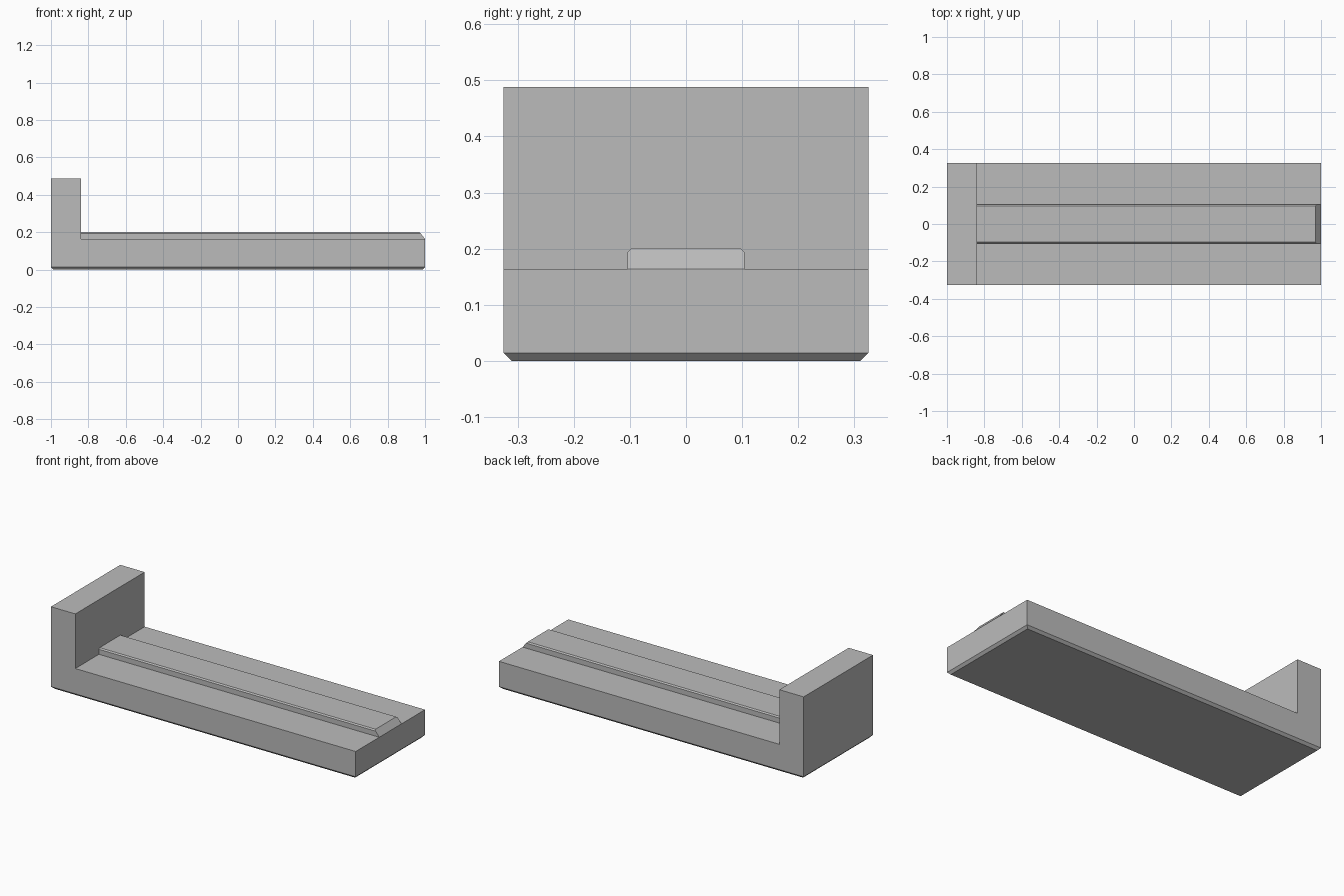
import bpy
import bmesh

cube = bpy.data.objects.get("Cube")
if cube:
    bpy.data.objects.remove(cube, do_unlink=True)

LENGTH, HALF_W, DECK, WALL_X, WALL_TOP = 1.0, 0.325, 0.164, -0.84, 0.488
CHAMFER = 0.014

grey = bpy.data.materials.new("plain_grey")
grey.use_nodes = True
colour = (0.5, 0.5, 0.5, 1)
grey.diffuse_color = colour
grey.node_tree.nodes["Principled BSDF"].inputs["Base Color"].default_value = colour


def extrude_profile(points, offset):
    """Make a closed prism from a flat outline."""
    bm = bmesh.new()
    face = bm.faces.new([bm.verts.new(p) for p in points])
    moved = bmesh.ops.extrude_face_region(bm, geom=[face])["geom"]
    verts = [g for g in moved if isinstance(g, bmesh.types.BMVert)]
    bmesh.ops.translate(bm, vec=offset, verts=verts)
    bmesh.ops.recalc_face_normals(bm, faces=bm.faces)
    return bm


def finish(bm, name):
    bmesh.ops.recalc_face_normals(bm, faces=bm.faces)
    mesh = bpy.data.meshes.new(name)
    bm.to_mesh(mesh)
    bm.free()
    mesh.materials.append(grey)
    obj = bpy.data.objects.new(name, mesh)
    bpy.context.collection.objects.link(obj)


# L-shaped body: long base with an upright end wall, chamfered underneath
outline = [(-LENGTH, 0), (LENGTH, 0), (LENGTH, DECK), (WALL_X, DECK),
           (WALL_X, WALL_TOP), (-LENGTH, WALL_TOP)]
bm = extrude_profile([(x, -HALF_W, z) for x, z in outline], (0, 2 * HALF_W, 0))
bottom = [e for e in bm.edges if all(v.co.z < 0.001 for v in e.verts)]
bmesh.ops.bevel(bm, geom=bottom, offset=CHAMFER, segments=1, affect='EDGES')
finish(bm, "base_with_end_wall")

# Raised rail on the deck, with narrow top chamfers and a sloped free end
RAIL_W, RAIL_TOP, EDGE = 0.104, 0.201, 0.007
half = [(RAIL_W, DECK), (RAIL_W, RAIL_TOP - EDGE), (RAIL_W - EDGE, RAIL_TOP)]
section = half + [(-y, z) for y, z in reversed(half)]
bm = extrude_profile([(WALL_X, y, z) for y, z in section], (LENGTH - WALL_X, 0, 0))
for v in bm.verts:
    if v.co.x > 0:
        v.co.x -= (v.co.z - DECK) * 0.8
finish(bm, "guide_rail")
